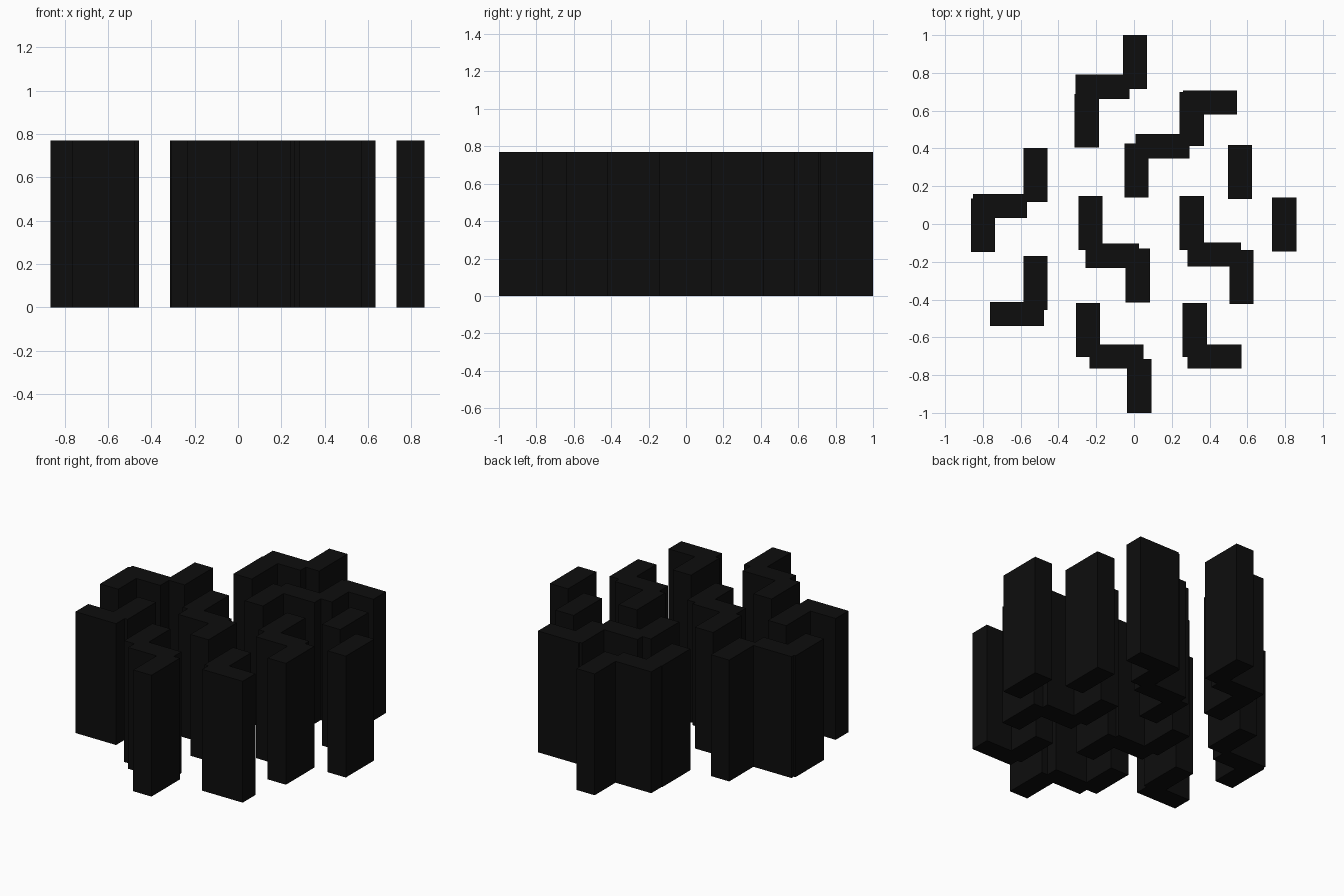
import bpy

LONG, SHORT, HEIGHT = 0.285, 0.128, 0.77

black = bpy.data.materials.new("black")
black.diffuse_color = (0.004, 0.004, 0.004, 1)


def block(name, x, y, sx, sy):
    bpy.ops.mesh.primitive_cube_add(size=1, location=(x, y, HEIGHT / 2))
    ob = bpy.context.object
    ob.name = name
    ob.scale = (sx, sy, HEIGHT)
    bpy.ops.object.transform_apply(location=False, rotation=False, scale=True)
    ob.data.materials.append(black)


# Blocks running front to back: centre x, y
lengthwise = [
    (0.005, 0.858), (-0.25, 0.547), (0.306, 0.555), (0.013, 0.283),
    (-0.521, 0.26), (-0.80, -0.007), (0.561, 0.275), (0.795, -0.003),
    (-0.23, 0.005), (0.02, -0.273), (0.306, 0.005), (0.569, -0.281),
    (-0.521, -0.312), (-0.244, -0.561), (0.028, -0.857), (0.322, -0.561),
]
# Blocks running left to right, linking the steps
crosswise = [
    (-0.167, 0.727), (0.402, 0.644), (0.15, 0.412), (-0.71, 0.095),
    (-0.115, -0.168), (0.425, -0.161), (-0.62, -0.477),
    (-0.093, -0.702), (0.427, -0.702),
]

for i, (x, y) in enumerate(lengthwise):
    block(f"lengthwise_block_{i + 1}", x, y, SHORT, LONG)
for i, (x, y) in enumerate(crosswise):
    block(f"crosswise_block_{i + 1}", x, y, LONG, SHORT)
